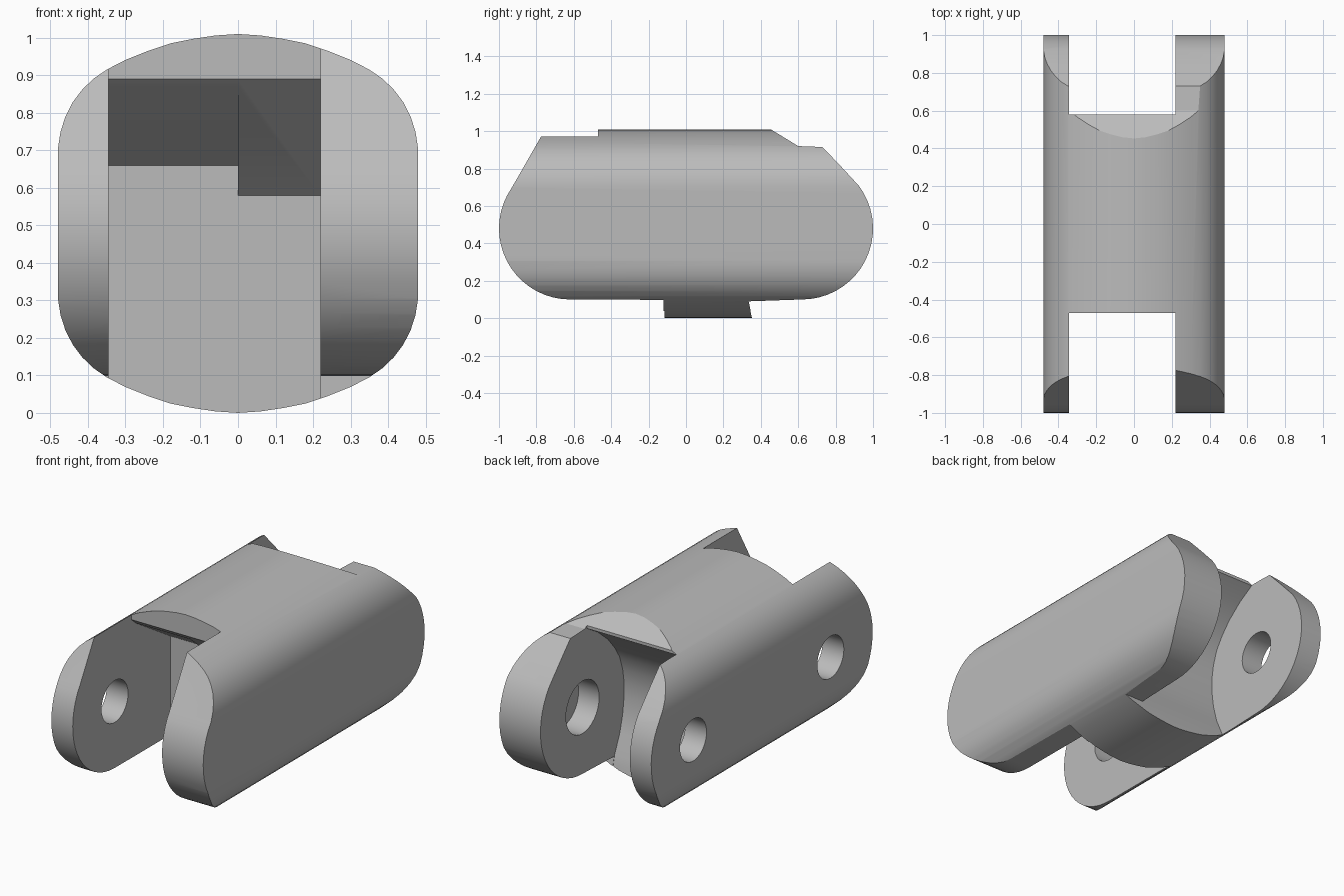
import bpy, bmesh, math
from mathutils import Vector

if "Cube" in bpy.data.objects:
    bpy.data.objects.remove(bpy.data.objects["Cube"])

PIVOT_Y, PIVOT_Z, END_R = 0.62, 0.48, 0.38

grey = bpy.data.materials.new("neutral_grey")
grey.diffuse_color = (0.5, 0.5, 0.5, 1)
grey.use_nodes = True
grey.node_tree.nodes["Principled BSDF"].inputs["Base Color"].default_value = grey.diffuse_color


def prism(name, outline, axis, lo, hi):
    """Extrude a 2D outline: (y, z) along x, or (x, z) along y."""
    def place(p, t):
        return (t, p[0], p[1]) if axis == "x" else (p[0], t, p[1])
    bm = bmesh.new()
    base = bm.faces.new([bm.verts.new(place(p, lo)) for p in outline])
    ext = bmesh.ops.extrude_face_region(bm, geom=[base])
    shift = Vector(place((0, 0), hi - lo))
    bmesh.ops.translate(bm, vec=shift, verts=[v for v in ext["geom"] if isinstance(v, bmesh.types.BMVert)])
    bmesh.ops.recalc_face_normals(bm, faces=bm.faces)
    mesh = bpy.data.meshes.new(name)
    bm.to_mesh(mesh)
    bm.free()
    obj = bpy.data.objects.new(name, mesh)
    bpy.context.collection.objects.link(obj)
    return obj


def arc(cy, cz, r, a0, a1, n):
    return [(cy + r * math.cos(math.radians(a0 + (a1 - a0) * i / n)),
             cz + r * math.sin(math.radians(a0 + (a1 - a0) * i / n))) for i in range(n + 1)]


def boolean(target, cutter, mode):
    mod = target.modifiers.new("cut", "BOOLEAN")
    mod.object, mod.operation, mod.solver = cutter, mode, "EXACT"
    bpy.context.view_layer.objects.active = target
    bpy.ops.object.modifier_apply(modifier=mod.name)
    bpy.data.objects.remove(cutter)


# Rounded cross-section, one quarter mirrored to all four
quarter = [(0, .505), (.06, .501), (.12, .492), (.18, .48), (.24, .46), (.3, .436), (.35, .41),
           (.385, .386), (.415, .357), (.44, .324), (.46, .285), (.473, .245), (.48, .2)]
right = quarter + [(x, -z) for x, z in reversed(quarter)]
section = right + [(-x, z) for x, z in reversed(right[1:-1])]
body = prism("link_body", [(x, z + .505) for x, z in section], "y", -1.1, 1.1)

# Side outline: round ends, sloped top corners, raised belly
side = arc(-PIVOT_Y, PIVOT_Z, END_R, 270, 145, 18)
side += [(-.77, .98), (-.738, 1.03), (.42, 1.03), (.6, .92), (.73, .915), (.83, .81)]
side += arc(PIVOT_Y, PIVOT_Z, END_R, 37, -90, 18)
side += [(.335, .09), (.36, -.03), (-.12, -.03), (-.12, .098)]
boolean(body, prism("side_outline", side, "x", -.7, .7), "INTERSECT")

# Front slot, with a deeper undercut on the left half
for x0, x1, low, high in ((-.345, .22, .58, .89), (-.345, 0, .66, .88)):
    slot = [(-1.3, -.2), (-.115, -.2), (-.115, low), (-.47, high), (-.47, 1.2), (-1.3, 1.2)]
    boolean(body, prism("front_slot", slot, "x", x0, x1), "DIFFERENCE")

# Back slot with a hollow rounded wall
slot = [(1.3, -.2), (.37, -.2), (.36, -.03), (.33, .1), (.285, .2), (.258, .3), (.245, .4), (.245, .48),
        (.258, .56), (.285, .64), (.33, .71), (.39, .78), (.48, .855), (.58, .915), (.58, 1.2), (1.3, 1.2)]
boolean(body, prism("back_slot", slot, "x", -.345, .22), "DIFFERENCE")

# Pin holes: through the thin left cheeks, blind in the thick right cheeks
for y in (-PIVOT_Y, PIVOT_Y):
    for x0, x1, r in ((-.7, -.2, .12), (.1, .35, .15)):
        hole = arc(y, PIVOT_Z, r, 0, 360 * 31 / 32, 31)
        boolean(body, prism("pin_hole", hole, "x", x0, x1), "DIFFERENCE")

body.data.materials.clear()
body.data.materials.append(grey)
for f in body.data.polygons:
    f.material_index = 0
bpy.ops.object.select_all(action="DESELECT")
body.select_set(True)
bpy.context.view_layer.objects.active = body
bpy.ops.object.shade_smooth_by_angle(angle=math.radians(25))
